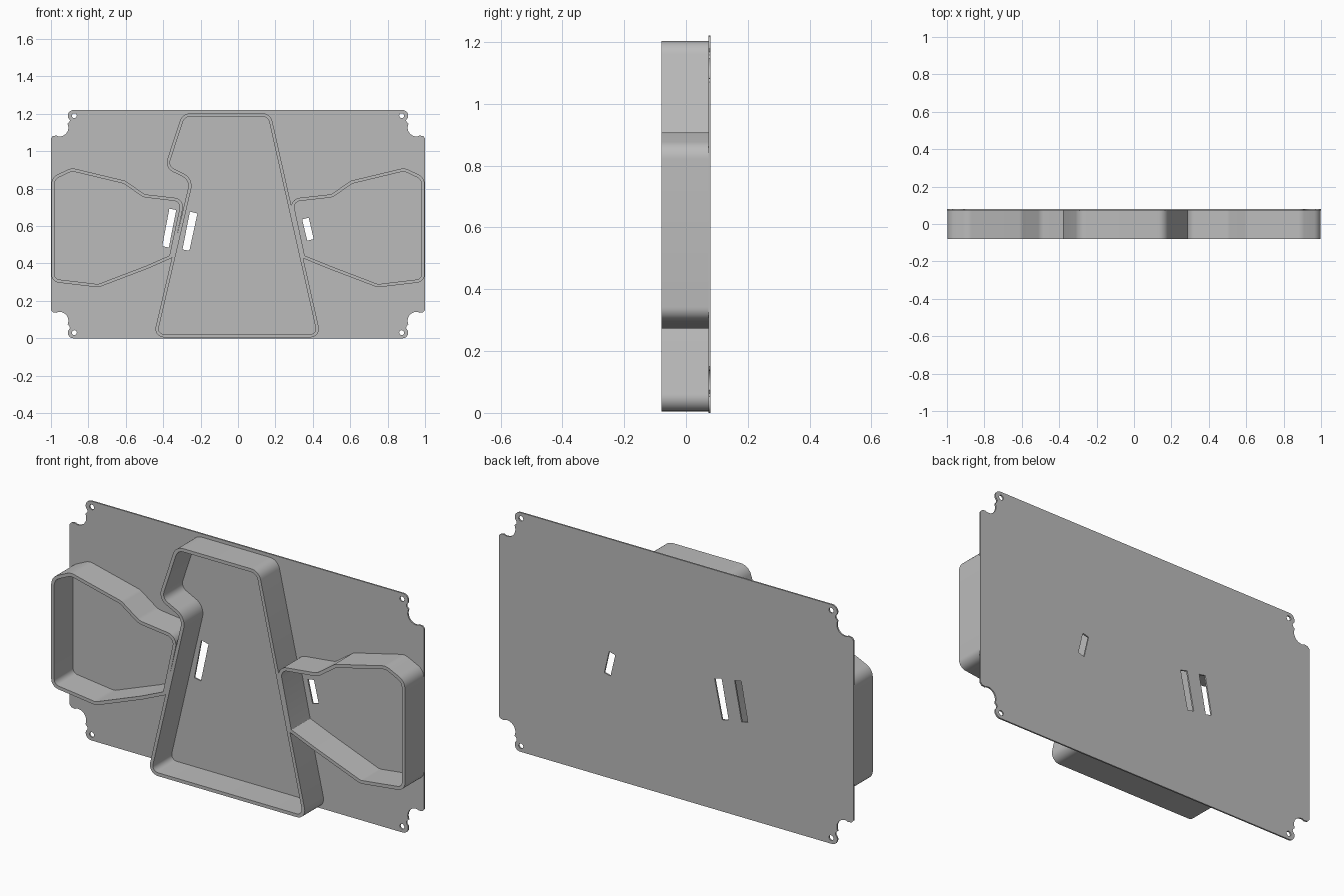
import bpy, bmesh
from math import sin, cos, pi, radians, tan
from mathutils import Vector, Matrix

cube = bpy.data.objects.get("Cube")
if cube:
    bpy.data.objects.remove(cube, do_unlink=True)

grey = bpy.data.materials.new("plain grey")
grey.use_nodes = True
colour = (0.5, 0.5, 0.5, 1)
grey.diffuse_color = colour
grey.node_tree.nodes["Principled BSDF"].inputs["Base Color"].default_value = colour

WALL = 0.017
FRONT, SHEET, BACK = -0.08, 0.072, 0.08


def rounded(corners, steps=8):
    """Fillet each (x, z, radius) corner of a closed outline."""
    path, n = [], len(corners)
    for i, (x, z, r) in enumerate(corners):
        p = Vector((x, z))
        a = (Vector(corners[i - 1][:2]) - p).normalized()
        b = (Vector(corners[(i + 1) % n][:2]) - p).normalized()
        half = a.angle(b) / 2
        if r == 0:
            path.append(p)
            continue
        centre = p + (a + b).normalized() * r / sin(half)
        start = p + a * r / tan(half) - centre
        end = p + b * r / tan(half) - centre
        sweep = start.angle(end)
        for k in range(steps + 1):
            t = k / steps
            path.append(centre + (start * sin((1 - t) * sweep)
                                  + end * sin(t * sweep)) / sin(sweep))
    return path


def inset(path, distance):
    """Offset a closed outline towards its inside."""
    n = len(path)
    area = sum(path[i - 1].cross(path[i]) for i in range(n))
    side = 1 if area > 0 else -1
    result = []
    for i, p in enumerate(path):
        u = (p - path[i - 1]).normalized()
        v = (path[(i + 1) % n] - p).normalized()
        normal = Vector((-u.y - v.y, u.x + v.x)).normalized() * side
        result.append(p + normal * distance / max(normal.dot(Vector((-u.y, u.x)) * side), 0.3))
    return result


def extrude(name, outlines, y0, y1):
    """Fill outlines (later ones are holes) and extrude along y."""
    curve = bpy.data.curves.new(name, "CURVE")
    curve.dimensions = "2D"
    curve.fill_mode = "BOTH"
    curve.extrude = (y1 - y0) / 2
    for outline in outlines:
        spline = curve.splines.new("POLY")
        spline.points.add(len(outline) - 1)
        for point, p in zip(spline.points, outline):
            point.co = (p[0], p[1], 0, 1)
        spline.use_cyclic_u = True
    temp = bpy.data.objects.new(name + " outline", curve)
    bpy.context.collection.objects.link(temp)
    bpy.context.view_layer.update()
    mesh = bpy.data.meshes.new_from_object(
        temp.evaluated_get(bpy.context.evaluated_depsgraph_get()))
    bpy.data.objects.remove(temp, do_unlink=True)
    mesh.transform(Matrix.Translation((0, (y0 + y1) / 2, 0)) @ Matrix.Rotation(pi / 2, 4, "X"))
    bm = bmesh.new()
    bm.from_mesh(mesh)
    bmesh.ops.remove_doubles(bm, verts=bm.verts, dist=1e-5)
    bmesh.ops.recalc_face_normals(bm, faces=bm.faces)
    bm.to_mesh(mesh)
    bm.free()
    mesh.materials.clear()
    mesh.materials.append(grey)
    obj = bpy.data.objects.new(name, mesh)
    bpy.context.collection.objects.link(obj)
    bpy.ops.object.select_all(action="DESELECT")
    obj.select_set(True)
    bpy.context.view_layer.objects.active = obj
    bpy.ops.object.shade_smooth_by_angle(angle=radians(30))
    return obj


def wall(name, corners):
    outer = rounded(corners)
    return extrude(name, [outer, inset(outer, WALL)], FRONT, SHEET + 0.002)


def arc(cx, cz, r, a0, a1, steps):
    return [(cx + r * cos(radians(a0 + (a1 - a0) * k / steps)),
             cz + r * sin(radians(a0 + (a1 - a0) * k / steps))) for k in range(steps + 1)]


# Back plate: scalloped corner, measured inwards from the plate's corner
W, H = 1.0, 1.22
corner = [(0, 0.15), (0.01, 0.139), (0.03, 0.136)]
corner += arc(0.046, 0.094, 0.047, 100, -25, 12)
corner += [(0.1, 0.062), (0.101, 0.053), (0.091, 0.04)]
corner += arc(0.12, 0.03, 0.03, 180, 270, 6)
outline = [(-W + x, z) for x, z in corner]
outline += [(W - x, z) for x, z in reversed(corner)]
outline += [(W - x, H - z) for x, z in corner]
outline += [(-W + x, H - z) for x, z in reversed(corner)]

# Screw holes and slanted slots
holes = [arc(sx * 0.875, H / 2 + sz * 0.58, 0.013, 0, 345, 23)
         for sx in (-1, 1) for sz in (-1, 1)]
slots = [
    [(-0.367, 0.693), (-0.33, 0.686), (-0.37, 0.485), (-0.405, 0.493)],
    [(-0.257, 0.677), (-0.217, 0.667), (-0.26, 0.468), (-0.297, 0.475)],
    [(0.343, 0.636), (0.378, 0.645), (0.405, 0.53), (0.37, 0.522)],
]
extrude("back_plate", [outline] + holes + slots, SHEET, BACK)

# Tall central wall with a notch on one side
wall("centre_wall", [
    (-0.453, 0.005, 0.045), (0.444, 0.005, 0.045), (0.174, 1.203, 0.055),
    (-0.297, 1.203, 0.06), (-0.393, 0.912, 0.055), (-0.257, 0.845, 0.055)])

# Flared side walls, joined to the central wall
for name, side, shift in (("right_side_wall", -1, 0), ("left_side_wall", 1, 0.01)):
    flare = [(0.998, 0.86, 0.06), (0.89, 0.911, 0.06), (0.602, 0.842, 0.06),
             (0.5, 0.77, 0.06), (0.284 - shift, 0.745, 0.05), (0.352 - shift, 0.43, 0.02),
             (0.484, 0.372, 0.06), (0.746, 0.272, 0.06), (0.998, 0.302, 0.045)]
    wall(name, [(side * x, z, r) for x, z, r in flare])
